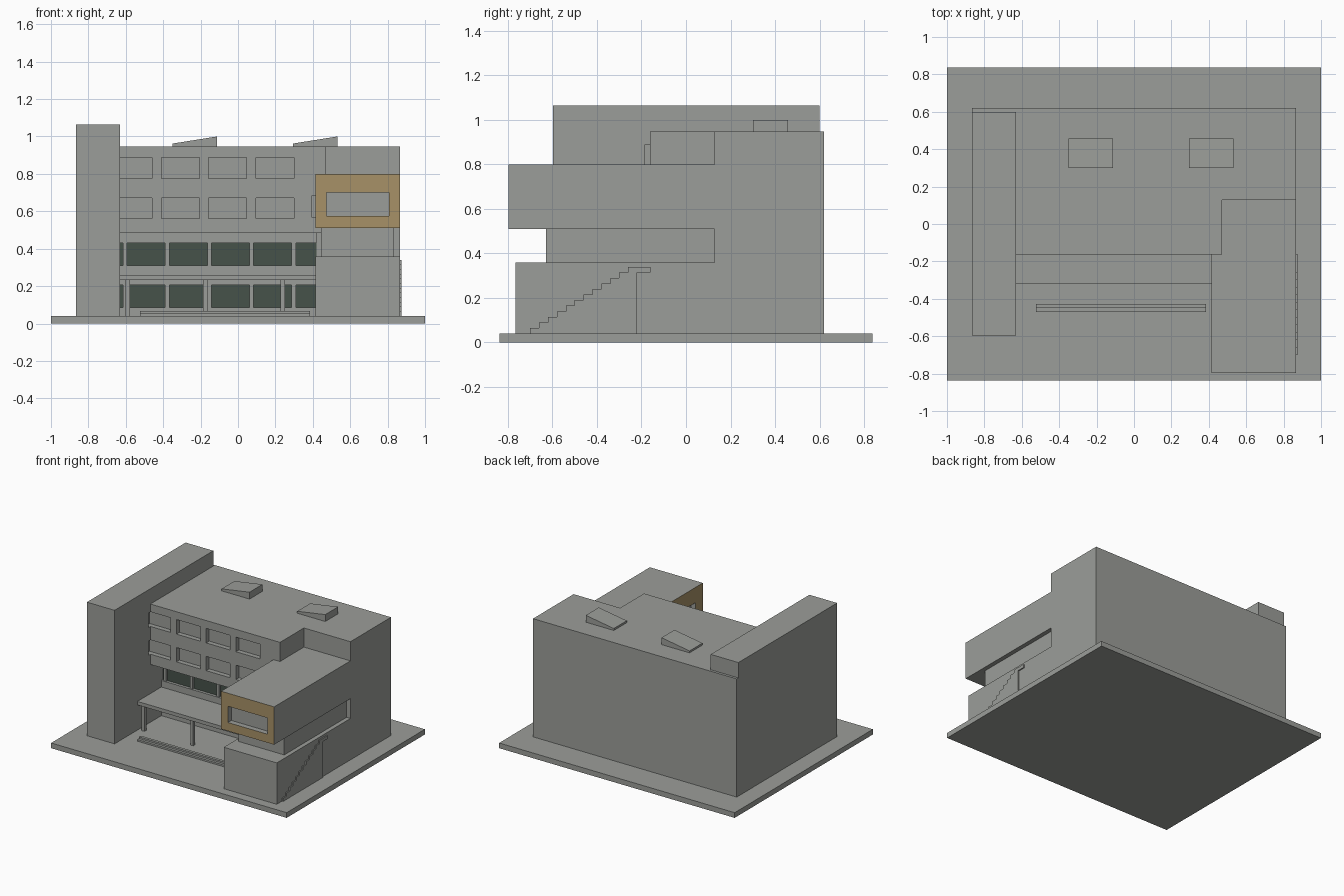
import bpy, bmesh, math
from mathutils import Vector

if "Cube" in bpy.data.objects:
    bpy.data.objects.remove(bpy.data.objects["Cube"])


def material(name, rgb):
    m = bpy.data.materials.new(name)
    m.diffuse_color = (*rgb, 1)
    m.use_nodes = True
    m.node_tree.nodes["Principled BSDF"].inputs["Base Color"].default_value = m.diffuse_color
    return m


CONCRETE = material("concrete_grey", (0.33, 0.34, 0.32))
TAN = material("tan_cladding", (0.39, 0.285, 0.135))
GLASS = material("dark_green_glass", (0.062, 0.085, 0.068))


def box(name, x, y, z, mat=CONCRETE):
    """Box from three (min, max) ranges."""
    bm = bmesh.new()
    bmesh.ops.create_cube(bm, size=1)
    for v in bm.verts:
        v.co = Vector(r[0] if c < 0 else r[1] for r, c in zip((x, y, z), v.co))
    return finish(name, bm, mat)


def prism(name, profile, offset, mat=CONCRETE):
    """Extrude a closed outline of 3D points along an offset."""
    bm = bmesh.new()
    face = bm.faces.new([bm.verts.new(p) for p in profile])
    ret = bmesh.ops.extrude_face_region(bm, geom=[face])
    moved = [g for g in ret["geom"] if isinstance(g, bmesh.types.BMVert)]
    bmesh.ops.translate(bm, verts=moved, vec=offset)
    bmesh.ops.recalc_face_normals(bm, faces=bm.faces)
    return finish(name, bm, mat)


def finish(name, bm, mat):
    me = bpy.data.meshes.new(name)
    bm.to_mesh(me)
    bm.free()
    me.materials.append(mat)
    ob = bpy.data.objects.new(name, me)
    bpy.context.collection.objects.link(ob)
    return ob


def cut(ob, cutter):
    mod = ob.modifiers.new("opening", 'BOOLEAN')
    mod.operation = 'DIFFERENCE'
    mod.solver = 'EXACT'
    mod.object = cutter
    cutter.hide_render = True
    cutter.hide_set(True)
    bpy.context.view_layer.objects.active = ob
    bpy.ops.object.modifier_apply(modifier=mod.name)


def opening(obs, x, y, z):
    """Cut one box-shaped opening into each given object."""
    cutter = box("opening_cutter", x, y, z)
    for ob in obs:
        cut(ob, cutter)
    bpy.data.objects.remove(cutter)


# Ground slab, stair tower and rear block
box("base_slab", (-1, 1), (-0.838, 0.838), (0, 0.04))
tower = box("stair_tower", (-0.865, -0.63), (-0.597, 0.6), (0.04, 1.065))
box("rear_block", (-0.865, 0.865), (0.128, 0.62), (0.04, 0.947))

# Overhanging upper storeys with recessed windows
upper = box("upper_storeys", (-0.632, 0.47), (-0.162, 0.13), (0.483, 0.947))
for z in ((0.562, 0.672), (0.775, 0.887)):
    for i in range(4):
        x0 = -0.662 + 0.2525 * i
        opening([upper, tower] if i == 0 else [upper],
                (x0, x0 + 0.203), (-0.187, -0.125), z)

# Recessed lower storeys: wall, spandrels, glass bands, mullions
box("lower_wall", (-0.632, 0.47), (0, 0.13), (0.04, 0.49))
for z in ((0.04, 0.085), (0.205, 0.31), (0.43, 0.484)):
    box("spandrel", (-0.632, 0.42), (-0.03, 0.001), z)
for z in ((0.085, 0.205), (0.31, 0.43)):
    box("glass_band", (-0.632, 0.42), (-0.008, 0), z, GLASS)
    for i in range(5):
        x = -0.604 + 0.2255 * i
        box("mullion", (x - 0.011, x + 0.011), (-0.025, 0), z)

# Entrance canopy on columns, with front steps
box("canopy", (-0.632, 0.42), (-0.32, -0.028), (0.233, 0.26))
for x in (-0.59, -0.175, 0.24):
    box("canopy_column", (x - 0.012, x + 0.012), (-0.31, -0.286), (0.04, 0.235))
box("lower_step", (-0.525, 0.385), (-0.47, -0.448), (0.04, 0.053))
box("upper_step", (-0.525, 0.385), (-0.45, -0.428), (0.04, 0.066))

# Right wing: ground floor, set-back middle, cantilevered top
box("wing_ground_floor", (0.415, 0.865), (-0.765, 0.13), (0.04, 0.358))
box("wing_middle", (0.445, 0.832), (-0.628, 0.13), (0.355, 0.515))
wing = box("wing_top", (0.415, 0.865), (-0.797, 0.13), (0.51, 0.8))
wing.data.materials.append(TAN)
for p in wing.data.polygons:
    if p.normal.y < -0.9 or p.normal.x < -0.9:
        p.material_index = 1
opening([wing], (0.472, 0.808), (-0.85, -0.755), (0.575, 0.7))
opening([wing, upper], (0.392, 0.455), (-0.71, -0.14), (0.57, 0.682))

# Shallow outside stair along the right wall
steps = 12
y0, y1, z0, z1 = -0.70, -0.22, 0.04, 0.34
run, rise = (y1 - y0) / steps, (z1 - z0) / steps
outline = [(y0, z0)]
for i in range(steps):
    outline += [(y0 + run * i, z0 + rise * (i + 1)),
                (y0 + run * (i + 1), z0 + rise * (i + 1))]
outline = outline[:-1] + [(-0.16, z1), (-0.16, z1 - rise), (y1, z1 - rise), (y1, z0)]
prism("side_stair", [(0.863, y, z) for y, z in outline], (0.011, 0, 0))

# Wedge skylights on the roof
for x in (-0.35, 0.293):
    profile = [(x, 0.94), (x + 0.238, 0.94), (x + 0.238, 1.0), (x, 0.962)]
    prism("skylight", [(px, 0.3, pz) for px, pz in profile], (0, 0.157, 0))
